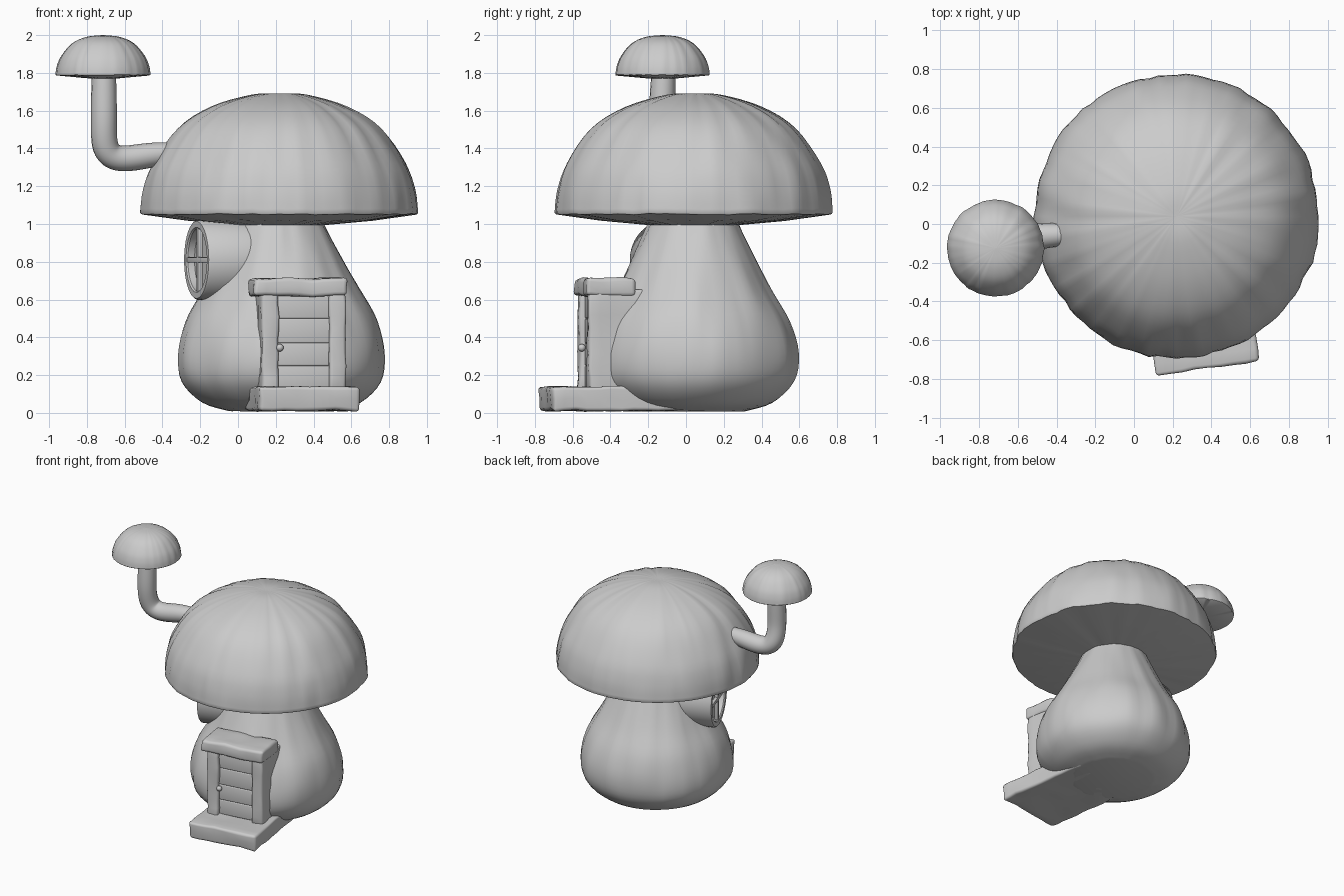
import bpy, bmesh, math
from mathutils import Matrix, Vector, noise

if "Cube" in bpy.data.objects:
    bpy.data.objects.remove(bpy.data.objects["Cube"])


def finish(bm, name, matrix=None, angle=40):
    bmesh.ops.recalc_face_normals(bm, faces=bm.faces)
    me = bpy.data.meshes.new(name)
    bm.to_mesh(me)
    bm.free()
    me.shade_smooth()
    me.set_sharp_from_angle(angle=math.radians(angle))
    ob = bpy.data.objects.new(name, me)
    bpy.context.collection.objects.link(ob)
    if matrix is not None:
        ob.matrix_world = matrix
    return ob


def spline(rows, steps=4):
    """Catmull-Rom interpolation through tuples."""
    vs = [Vector(r) for r in rows]
    out = []
    for i in range(len(vs) - 1):
        a, b, c = vs[max(i - 1, 0)], vs[i], vs[i + 1]
        d = vs[min(i + 2, len(vs) - 1)]
        for k in range(steps):
            t = k / steps
            out.append(0.5 * (2 * b + (c - a) * t + (2 * a - 5 * b + 4 * c - d) * t * t
                              + (3 * b - a - 3 * c + d) * t ** 3))
    return out + [vs[-1]]


def loft(name, rings, n=72, wob=0.0, freq=5.0, matrix=None, angle=40):
    """Rings are (r, cx, cy, z); wob adds vertical pleats around the axis."""
    bm = bmesh.new()
    loops = []
    for r, cx, cy, z in rings:
        loop = []
        for i in range(n):
            a = 2 * math.pi * i / n
            c, s = math.cos(a), math.sin(a)
            w = wob * noise.noise((c * freq, s * freq, z * 2.5 + 7))
            w += 0.5 * wob * noise.noise((c * freq * 2.5, s * freq * 2.5, z * 2 + 3))
            dz = w * 0.6 * min(r, 0.5)
            loop.append(bm.verts.new((cx + r * c * (1 + w), cy + r * s * (1 + w), z + dz)))
        loops.append(loop)
    for la, lb in zip(loops, loops[1:]):
        for i in range(n):
            bm.faces.new((la[i], la[(i + 1) % n], lb[(i + 1) % n], lb[i]))
    bm.faces.new(loops[0][::-1])
    bm.faces.new(loops[-1])
    return finish(bm, name, matrix, angle)


def box(name, lo, hi, matrix, bevel=0.015, rough=0.0, step=0.06):
    """Rounded block, optionally sliced finely and roughened like carved wood."""
    bm = bmesh.new()
    bmesh.ops.create_cube(bm, size=1)
    lo, hi = Vector(lo), Vector(hi)
    for v in bm.verts:
        v.co = Vector([(lo[k] + hi[k]) / 2 + v.co[k] * (hi[k] - lo[k]) for k in range(3)])
    bmesh.ops.bevel(bm, geom=bm.edges[:], offset=bevel, segments=3, profile=.5, affect='EDGES')
    if rough:
        for k in range(3):
            axis = Vector([float(k == j) for j in range(3)])
            cuts = max(2, int((hi[k] - lo[k]) / step))
            for i in range(1, cuts):
                co = axis * (lo[k] + (hi[k] - lo[k]) * i / cuts)
                bmesh.ops.bisect_plane(bm, geom=bm.verts[:] + bm.edges[:] + bm.faces[:],
                                       plane_co=co, plane_no=axis)
        seed = Vector((len(name) * 1.7, 3.1, 5.3))
        for v in bm.verts:
            v.co += rough * noise.noise_vector(v.co * 10 + seed)
    return finish(bm, name, matrix, 50)


def mushroom_cap(name, dome, under, cx, cy, wob):
    rings = [(r, cx, cy, z) for r, z in under] + spline([(r, cx, cy, z) for r, z in dome])
    return loft(name, rings, 96, wob, 7)


# Pear-shaped stem body
loft("house_body", spline([
    (.28, .23, .04, .01), (.42, .23, .04, .055), (.53, .23, .04, .165),
    (.55, .23, .04, .31), (.505, .23, .04, .48), (.41, .23, .04, .65),
    (.325, .225, .04, .82), (.24, .22, .04, 1.0), (.22, .22, .04, 1.06)]),
    72, .025, 4)

# Large roof cap
mushroom_cap("roof_cap",
             [(.735, 1.06), (.72, 1.18), (.67, 1.32), (.54, 1.505), (.36, 1.62), (.14, 1.685), (.005, 1.69)],
             [(.05, .99), (.22, .993), (.5, 1.02), (.73, 1.052)], .22, .04, .018)

# Chimney pipe and its small cap
cu = bpy.data.curves.new("chimney_pipe", 'CURVE')
cu.dimensions = '3D'
cu.bevel_depth, cu.bevel_resolution, cu.use_fill_caps = .067, 6, True
path = [(-.37, -.055, 1.375), (-.48, -.06, 1.365), (-.62, -.08, 1.33), (-.71, -.10, 1.38),
        (-.71, -.135, 1.52), (-.71, -.125, 1.65), (-.71, -.12, 1.79)]
sp = cu.splines.new('NURBS')
sp.points.add(len(path) - 1)
for p, co, r in zip(sp.points, path, (.85, 1.05, .98, 1.05, 1, 1.04, .95)):
    p.co, p.radius = (*co, 1), r
sp.order_u, sp.use_endpoint_u, sp.resolution_u = 4, True, 8
bpy.context.collection.objects.link(bpy.data.objects.new("chimney_pipe", cu))
mushroom_cap("chimney_cap",
             [(.25, 1.79), (.243, 1.835), (.22, 1.89), (.165, 1.955), (.09, 1.99), (.003, 2.0)],
             [(.02, 1.77), (.09, 1.772), (.247, 1.787)], -.715, -.125, .015)

# Round dormer window facing left and slightly forward
facing = Vector((-.947, -.32, 0))
side = Vector((0, 0, 1)).cross(facing)
win = Matrix.Translation((-.22, -.10, .81)) @ Matrix((side, (0, 0, 1), facing)).transposed().to_4x4()
loft("window_tube", [(r, 0, 0, z) for r, z in
                     [(.19, -.36), (.21, -.34), (.212, -.01), (.204, 0), (.172, 0), (.165, -.008), (.165, -.045)]],
     48, matrix=win)
box("window_bar_vertical", (-.014, -.17, -.03), (.014, .17, -.004), win, .004)
box("window_bar_horizontal", (-.17, -.014, -.03), (.17, .014, -.004), win, .004)

# Doorway, turned slightly to the right
door = Matrix.Translation((.35, -.545, 0)) @ Matrix.Rotation(math.radians(8.2), 4, 'Z')
box("door_step", (-.265, -.2, .012), (.27, .55, .138), door, .018, .01)
for sgn, label in ((-1, "left"), (1, "right")):
    xs = sorted((sgn * .135, sgn * .225))
    box("door_post_" + label, (xs[0], 0, .12), (xs[1], .36, .65), door, .016, .01)
box("door_lintel", (-.265, -.01, .618), (.232, .245, .712), door, .02, .012)
levels = [.135, .25, .37, .50, .63]
for i in range(4):
    box(f"door_plank_{i + 1}", (-.15, .03, levels[i]), (.15, .2, levels[i + 1]), door, .007)

# Door knob
bm = bmesh.new()
bmesh.ops.create_uvsphere(bm, u_segments=20, v_segments=12, radius=.02)
finish(bm, "door_knob", door @ Matrix.Translation((-.128, .012, .345)))
